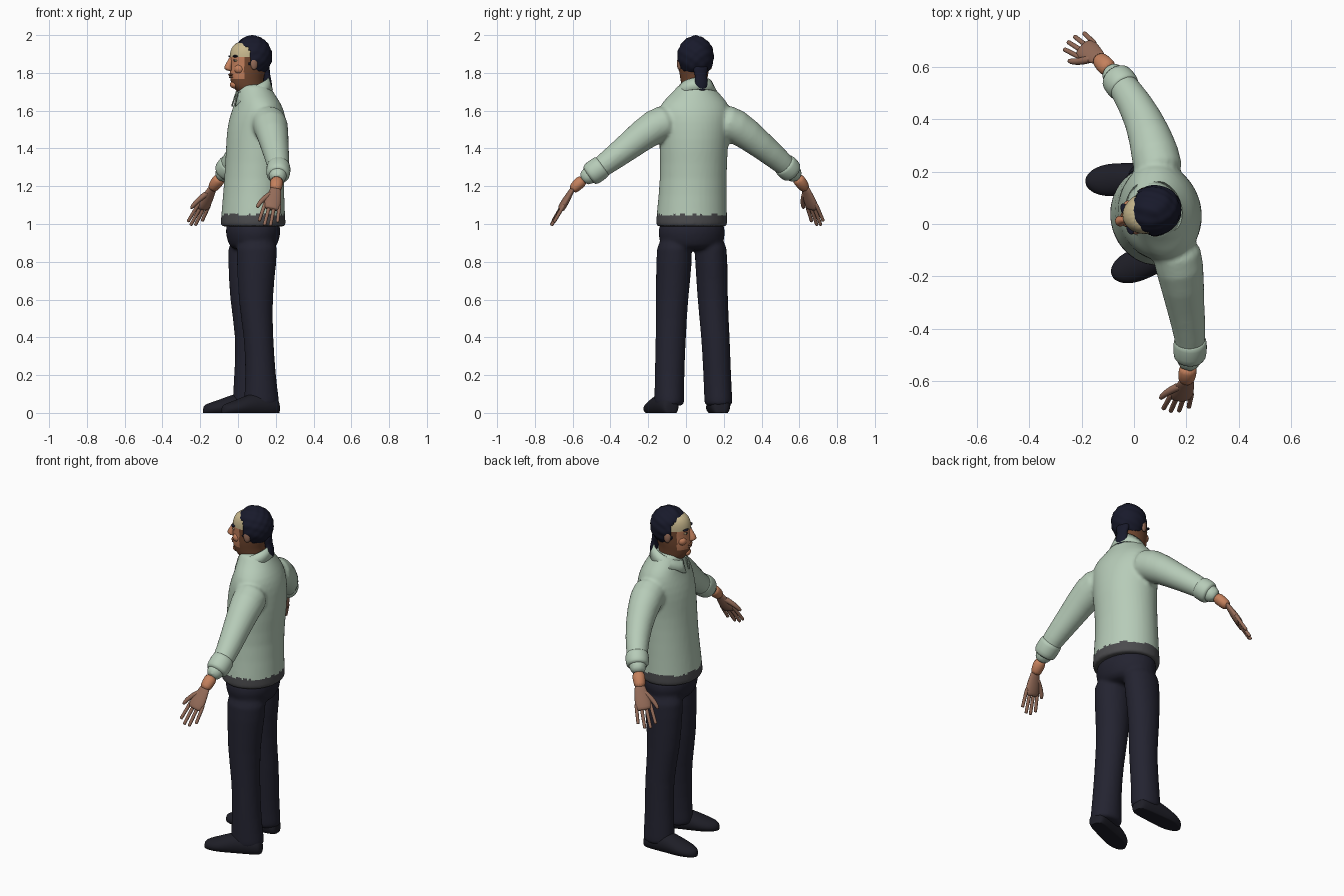
import bpy, bmesh, math
from mathutils import Vector as V

cube = bpy.data.objects.get("Cube")
if cube:
    bpy.data.objects.remove(cube)


def material(name, r, g, b):
    m = bpy.data.materials.new(name)
    m.use_nodes = True
    m.diffuse_color = (r, g, b, 1)
    bsdf = m.node_tree.nodes["Principled BSDF"]
    bsdf.inputs["Base Color"].default_value = (r, g, b, 1)
    bsdf.inputs["Roughness"].default_value = 0.8
    return m


SAGE = material("sage shirt", .47, .6, .48)
GREY = material("grey hem", .07, .07, .075)
NAVY = material("navy trousers", .017, .017, .03)
SHOE = material("dark shoe", .013, .013, .02)
HAIR = material("black hair", .009, .01, .024)
TAN = material("tan skin", .56, .22, .11)
BROWN = material("brown skin", .3, .15, .1)
DARK = material("stubble skin", .17, .065, .03)
PALE = material("pale skin", .58, .48, .27)

UP = V((0, 0, 1))


def frame(yaw):
    """Forward and left directions of a part turned from -x toward -y."""
    a = math.radians(yaw)
    f = V((-math.cos(a), -math.sin(a), 0))
    return f, UP.cross(f)


def loft(bm, sections, n=20):
    """Skin a closed tube through (centre, axis u, axis v) sections."""
    rings = []
    for c, u, v in sections:
        angles = [2 * math.pi * i / n for i in range(n)]
        rings.append([bm.verts.new(c + u * math.cos(a) + v * math.sin(a)) for a in angles])
    for a, b in zip(rings, rings[1:]):
        for i in range(n):
            j = (i + 1) % n
            bm.faces.new((a[i], a[j], b[j], b[i]))
    bm.faces.new(rings[0][::-1])
    bm.faces.new(rings[-1])


def stack(bm, rows, yaw):
    """Horizontal ellipses: x, y, z, depth radius, width radius."""
    f, l = frame(yaw)
    loft(bm, [(V(r[:3]), f * r[3], l * r[4]) for r in rows])


def tube(bm, rows, ref=UP, flat=1.0, n=16):
    """Tube along x, y, z, radius points; flat squashes it across ref."""
    pts = [V(r[:3]) for r in rows]
    out = []
    for i, p in enumerate(pts):
        t = (pts[min(i + 1, len(pts) - 1)] - pts[max(i - 1, 0)]).normalized()
        v = t.cross(ref).normalized()
        u = v.cross(t)
        out.append((p, u * rows[i][3], v * rows[i][3] * flat))
    loft(bm, out, n)


def finish(name, bm, mats, sub=1, voxel=0, rule=None, adjust=None):
    """Smooth, optionally fuse, then colour the faces by a rule."""
    bmesh.ops.recalc_face_normals(bm, faces=bm.faces)
    me = bpy.data.meshes.new(name)
    bm.to_mesh(me)
    bm.free()
    ob = bpy.data.objects.new(name, me)
    bpy.context.collection.objects.link(ob)
    if sub:
        ob.modifiers.new("Smooth", "SUBSURF").levels = sub
    if voxel:
        ob.modifiers.new("Fuse", "REMESH").voxel_size = voxel
        ob.modifiers.new("Relax", "SMOOTH").iterations = 5
    dg = bpy.context.evaluated_depsgraph_get()
    me = bpy.data.meshes.new_from_object(ob.evaluated_get(dg))
    ob.modifiers.clear()
    ob.data = me
    me.materials.clear()
    for m in mats:
        me.materials.append(m)
    for v in me.vertices:
        if adjust:
            v.co = adjust(v.co)
    for p in me.polygons:
        p.use_smooth = True
        p.material_index = rule(p.center) if rule else 0
    return ob


# Arm paths, from inside the shoulder to the sleeve opening
arms = {
    "left": [(.15, -.06, 1.55, .1), (.175, -.16, 1.53, .096), (.195, -.31, 1.405, .074),
             (.215, -.43, 1.315, .062), (.213, -.5, 1.265, .052), (.205, -.555, 1.23, .042)],
    "right": [(.1, .16, 1.55, .1), (.085, .26, 1.53, .096), (.04, .4, 1.415, .074),
              (-.03, .51, 1.325, .062), (-.065, .555, 1.28, .052), (-.1, .595, 1.24, .042)]}

# Shirt with fused sleeves and a grey hem
bm = bmesh.new()
stack(bm, [(.08, .03, .985, .172, .19), (.08, .03, .99, .175, .193), (.08, .03, 1.05, .17, .19),
           (.085, .04, 1.25, .157, .178), (.098, .04, 1.4, .163, .184), (.1, .045, 1.5, .16, .192),
           (.105, .045, 1.58, .145, .2), (.105, .045, 1.64, .12, .185), (.09, .05, 1.69, .102, .13),
           (.085, .05, 1.73, .085, .095), (.085, .05, 1.74, .08, .09)], 13)
for path in arms.values():
    tube(bm, path)
finish("shirt", bm, [SAGE, GREY], 1, .01, lambda c: int(c.z < 1.05))

# Rolled cuffs
for side, path in arms.items():
    a, b = V(path[3][:3]), V(path[4][:3])
    bm = bmesh.new()
    rows = [(-.02, .052), (.0, .064), (.45, .066), (.95, .064), (1.1, .05)]
    tube(bm, [(*a.lerp(b, t + .15), r) for t, r in rows])
    finish(side + "_cuff", bm, [SAGE])

# Trousers
legs = {
    "left": [(.1, -.06, .95, .12, .095), (.1, -.062, .8, .105, .097), (.09, -.075, .6, .092, .086),
             (.11, -.08, .4, .077, .081), (.12, -.088, .2, .08, .079), (.125, -.088, .05, .096, .08),
             (.125, -.088, .035, .096, .08)],
    "right": [(.06, .125, .95, .12, .09), (.055, .135, .8, .108, .086), (.045, .14, .6, .092, .081),
              (.07, .157, .4, .08, .076), (.06, .165, .2, .082, .074), (.06, .172, .05, .09, .075),
              (.06, .172, .035, .09, .075)]}
bm = bmesh.new()
stack(bm, [(.08, .03, 1.03, .15, .178), (.08, .03, .95, .147, .184), (.08, .03, .88, .13, .165),
           (.08, .03, .86, .09, .12)], 10)
for rows in legs.values():
    stack(bm, rows, 8)
finish("trousers", bm, [NAVY], 1, .01)

# Shoes, flattened on the ground
for side, heel, toe in (("left", (.215, -.075), (-.085, -.195)), ("right", (.14, .185), (-.185, .16))):
    h, t = V((*heel, 0)), V((*toe, 0))
    across = (t - h).cross(UP).normalized()
    rows = [(0, .025, .05), (.04, .05, .085), (.25, .058, .11), (.5, .06, .1),
            (.72, .066, .07), (.9, .05, .052), (.98, .025, .04), (1, .01, .025)]
    bm = bmesh.new()
    loft(bm, [(h.lerp(t, k) + UP * z * .4, across * w, UP * z * .62) for k, w, z in rows])
    finish(side + "_shoe", bm, [SHOE], 2, adjust=lambda c: V((c.x, c.y, max(c.z, 0))))


# Forearms and hands
def hand(side, wrist, tip, thumb_dir):
    w, t = V(wrist), V(tip)
    d = t - w
    fwd = d.normalized()
    ax = (thumb_dir - fwd * thumb_dir.dot(fwd)).normalized()
    end = V(arms[side][4][:3]).lerp(V(arms[side][5][:3]), .7)
    bm = bmesh.new()
    tube(bm, [(*end, .038), (*end.lerp(w, .6), .035), (*(w + fwd * .012), .03)], ax, .9)
    finish(side + "_wrist", bm, [TAN])
    bm = bmesh.new()
    tube(bm, [(*(w + d * k), r) for k, r in ((-.06, .03), (.1, .033), (.3, .045), (.5, .046), (.56, .04))], ax, .45)
    for i, reach in enumerate((.92, 1, .98, .85)):
        off = 1.5 - i
        rows = [(k, .0125 - .003 * k) for k in (.42, .6, .8, .97, 1)]
        tube(bm, [(*(w + d * k * reach + ax * off * (.02 + .012 * k)), r) for k, r in rows], ax, 1, 8)
    tube(bm, [(*(w + d * k + ax * o), r) for k, o, r in
              ((.1, .01, .018), (.28, .045, .016), (.45, .068, .013), (.6, .076, .01))], ax, 1, 8)
    finish(side + "_hand", bm, [BROWN])


hand("left", (.2, -.6, 1.185), (.155, -.715, .99), V((-1, -.1, 0)))
hand("right", (-.135, .632, 1.19), (-.24, .705, .99), V((-.7, -.6, 0)))

# Head frame: forward, left and height
F, L = frame(17)
HEAD = V((.075, .05, 0))


def at(d, s, z):
    return HEAD + F * d + L * s + UP * z


def local(c):
    return (c - HEAD).dot(F), (c - HEAD).dot(L), c.z


def skin_rule(c):
    d, s, z = local(c)
    if z > 1.885 and d > .03:
        return 2
    return 0 if d > .065 and z > 1.765 else 1


# Head and neck: height, back, front, half width
rows = [(1.6, -.06, .045, .055), (1.67, -.06, .05, .057), (1.705, -.06, .085, .06), (1.73, -.06, .112, .064),
        (1.77, -.06, .12, .07), (1.8, -.07, .124, .076), (1.85, -.08, .118, .08), (1.88, -.08, .124, .081),
        (1.93, -.08, .118, .08), (1.97, -.06, .08, .06)]
bm = bmesh.new()
loft(bm, [(at((b + f) / 2, 0, z), F * (f - b) / 2, L * w) for z, b, f, w in rows], 24)
finish("head", bm, [TAN, DARK, PALE], 2, rule=skin_rule)


def blob(name, place, size, mat):
    """Ellipsoid in the head frame."""
    bm = bmesh.new()
    bmesh.ops.create_uvsphere(bm, u_segments=16, v_segments=10, radius=1)
    for v in bm.verts:
        v.co = at(*(p + c * s for p, c, s in zip(place, v.co, size)))
    return finish(name, bm, [mat], 0)


# Nose, mouth and chin
bm = bmesh.new()
loft(bm, [(at(d, 0, z), F * r, L * w) for z, d, r, w in
          ((1.89, .112, .012, .01), (1.86, .122, .016, .012), (1.83, .137, .021, .021),
           (1.818, .132, .019, .022), (1.81, .122, .012, .014))], 12)
finish("nose", bm, [TAN])
blob("upper_lip", (.118, 0, 1.79), (.012, .028, .007), DARK)
blob("lower_lip", (.115, 0, 1.778), (.013, .024, .007), BROWN)
blob("chin", (.1, 0, 1.738), (.022, .028, .02), TAN)
for side, s in (("left", 1), ("right", -1)):
    blob(side + "_eye", (.1, s * .036, 1.866), (.012, .014, .007), PALE)
    blob(side + "_pupil", (.11, s * .036, 1.866), (.004, .006, .006), HAIR)
    blob(side + "_brow", (.105, s * .038, 1.888), (.014, .024, .006), HAIR)
    blob(side + "_cheek", (.083, s * .042, 1.82), (.028, .025, .026), TAN)
    blob(side + "_ear", (.015, s * .085, 1.85), (.02, .012, .034), BROWN)

# Wavy hair cap, open over the face and neck
bm = bmesh.new()
bmesh.ops.create_uvsphere(bm, u_segments=64, v_segments=40, radius=1)
for v in bm.verts:
    x, y, z = v.co
    wave = 1 + .025 * math.sin(14 * z + 5 * x) * math.cos(9 * y + 6 * x)
    v.co = at(x * .104 * wave - .002, y * .096 * wave, 1.887 + z * .11 * wave)


def bare(c):
    d, s, z = local(c)
    face = d > .04 and z < 1.94 - abs(s) * .1
    return face or d > .088 or (z < 1.81 and d > -.03)


bmesh.ops.delete(bm, geom=[f for f in bm.faces if bare(f.calc_center_median())], context="FACES")
hair = finish("hair", bm, [HAIR], 0)
thick = hair.modifiers.new("Thickness", "SOLIDIFY")
thick.thickness = .012

# Ponytail
bm = bmesh.new()
loft(bm, [(at(d, -.005, z), F * r, L * w) for z, d, r, w in
          ((1.85, -.07, .025, .045), (1.81, -.075, .022, .042), (1.785, -.08, .02, .03), (1.76, -.085, .022, .04),
           (1.72, -.09, .022, .036), (1.695, -.09, .012, .018))], 12)
finish("ponytail", bm, [HAIR])

# Folded collar with two front points
bm = bmesh.new()
strips = []
steps = 32
for i in range(steps + 1):
    a = math.radians(-165 + 330 * i / steps)
    k = (1 - math.cos(a)) / 2
    point = max(0, k - .8) * .18
    rows = [(.08, 1.71 - .05 * k), (.082, 1.775 - .08 * k), (.088, 1.777 - .08 * k), (.108 + .012 * math.sin(a) ** 2, 1.715 - .06 * k - point)]
    strips.append([bm.verts.new(at(-math.cos(a) * r, math.sin(a) * r, z)) for r, z in rows])
for a, b in zip(strips, strips[1:]):
    for j in range(3):
        bm.faces.new((a[j], b[j], b[j + 1], a[j + 1]))
collar = finish("collar", bm, [SAGE], 0)
collar.modifiers.new("Thickness", "SOLIDIFY").thickness = .006
